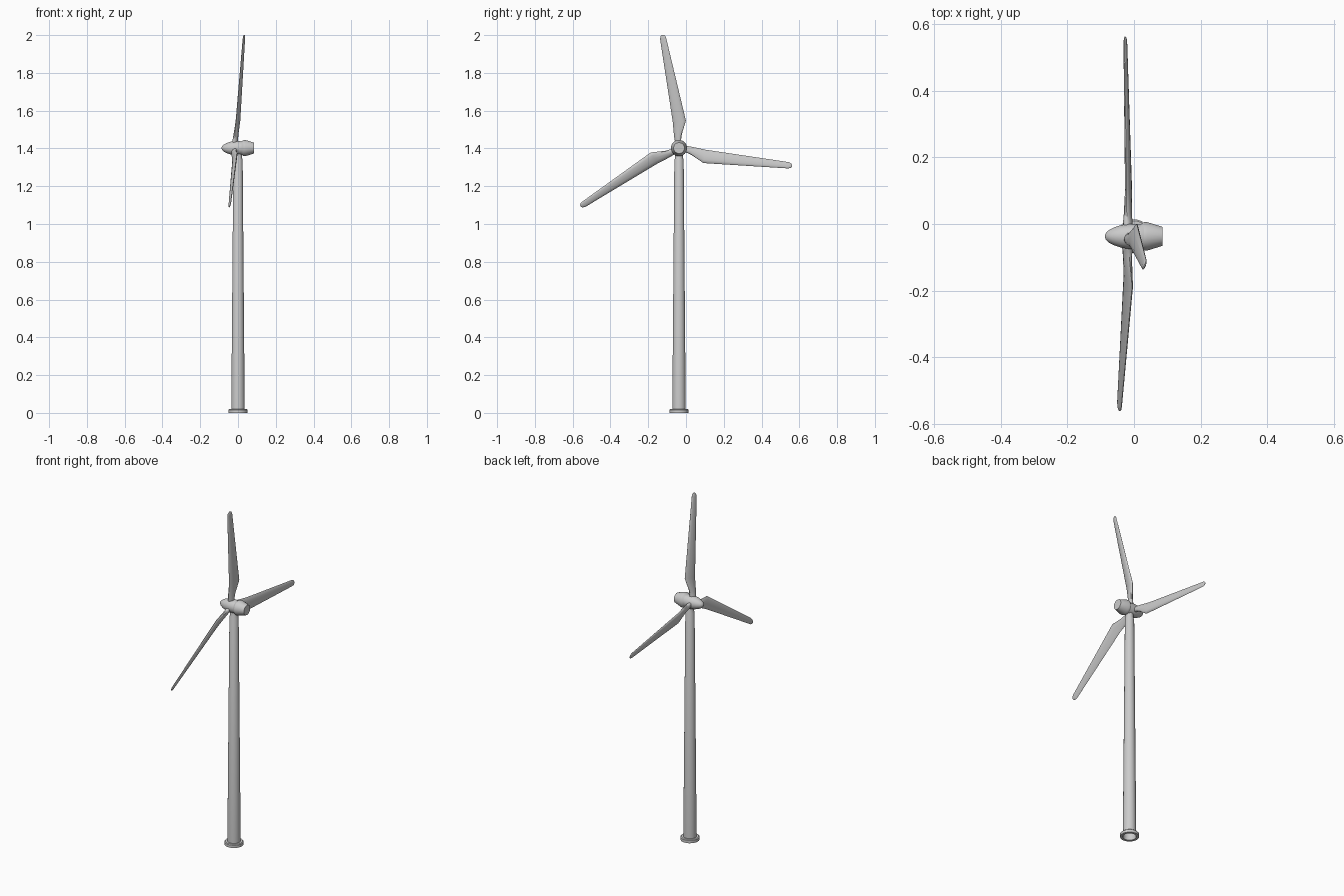
import bpy, bmesh, math
from mathutils import Vector

if "Cube" in bpy.data.objects:
    bpy.data.objects.remove(bpy.data.objects["Cube"])

HUB_Y, HUB_Z = -0.037, 1.402


def finish(bm, name, angle):
    bmesh.ops.recalc_face_normals(bm, faces=bm.faces)
    mesh = bpy.data.meshes.new(name)
    bm.to_mesh(mesh)
    bm.free()
    obj = bpy.data.objects.new(name, mesh)
    bpy.context.collection.objects.link(obj)
    bpy.ops.object.select_all(action='DESELECT')
    obj.select_set(True)
    bpy.context.view_layer.objects.active = obj
    bpy.ops.object.shade_smooth_by_angle(angle=math.radians(angle))
    return obj


def loft(name, rings, angle=35, caps=True, closed=False):
    """Skin a list of point rings."""
    bm = bmesh.new()
    loops = [[bm.verts.new(p) for p in ring] for ring in rings]
    pairs = list(zip(loops, loops[1:]))
    if closed:
        pairs.append((loops[-1], loops[0]))
    for a, b in pairs:
        n = len(a)
        for i in range(n):
            j = (i + 1) % n
            bm.faces.new((a[i], a[j], b[j], b[i]))
    if caps and not closed:
        bm.faces.new(loops[0])
        bm.faces.new(loops[-1])
    return finish(bm, name, angle)


def ring(origin, axis, pos, r, sides):
    pts = []
    for i in range(sides):
        a = 2 * math.pi * (i + 0.5) / sides
        c, s = r * math.cos(a), r * math.sin(a)
        pts.append(origin + (Vector((pos, c, s)) if axis == 'X' else Vector((c, s, pos))))
    return pts


def lathe(name, origin, axis, profile, sides=20, **kw):
    return loft(name, [ring(origin, axis, p, r, sides) for p, r in profile], **kw)


ground = Vector((0, HUB_Y, 0))
hub_line = Vector((0, HUB_Y, HUB_Z))

# Tapered tower, open at the bottom
lathe("tower", ground, 'Z', [(0.012, 0.036), (1.34, 0.025), (1.35, 0.021), (1.39, 0.021)],
      caps=False)

# Hollow base flange
lathe("base_flange", ground, 'Z',
      [(0, 0.036), (0, 0.051), (0.016, 0.051), (0.02, 0.047), (0.02, 0.034)], closed=True)

# Rounded spinner and tapered nacelle
lathe("spinner", hub_line, 'X',
      [(-0.087, 0.003), (-0.084, 0.011), (-0.075, 0.019), (-0.06, 0.027),
       (-0.04, 0.034), (-0.015, 0.038), (0.025, 0.036)])
lathe("nacelle", hub_line, 'X',
      [(0.015, 0.034), (0.03, 0.043), (0.04, 0.043), (0.085, 0.029)], angle=25)

# Blades: stations of (radius, leading edge, trailing edge, half thickness)
stations = [(0.0, -0.015, 0.015, 0.014), (0.045, -0.017, 0.018, 0.014),
            (0.07, -0.017, 0.025, 0.012), (0.14, -0.013, 0.057, 0.009),
            (0.585, -0.017, 0.016, 0.005), (0.599, -0.012, 0.012, 0.004),
            (0.605, -0.005, 0.005, 0.002)]
TILT, PITCH = 0.085, 0.25
rotor = Vector((-0.018, HUB_Y, HUB_Z))
normal = Vector((1, 0, -TILT)).normalized()
side, up = Vector((0, 1, 0)), Vector((TILT, 0, 1))

for number, degrees in enumerate((98.2, 210.5, 351), 1):
    a = math.radians(degrees)
    radial = side * math.cos(a) + up * math.sin(a)
    chord = side * math.sin(a) - up * math.cos(a) + normal * PITCH
    rings = []
    for u, lead, trail, thick in stations:
        mid, half = (lead + trail) / 2, (trail - lead) / 2
        angles = [2 * math.pi * i / 12 for i in range(12)]
        rings.append([rotor + radial * u + chord * (mid + half * math.cos(t))
                      + normal * thick * math.sin(t) for t in angles])
    loft(f"blade_{number}", rings, angle=40)
